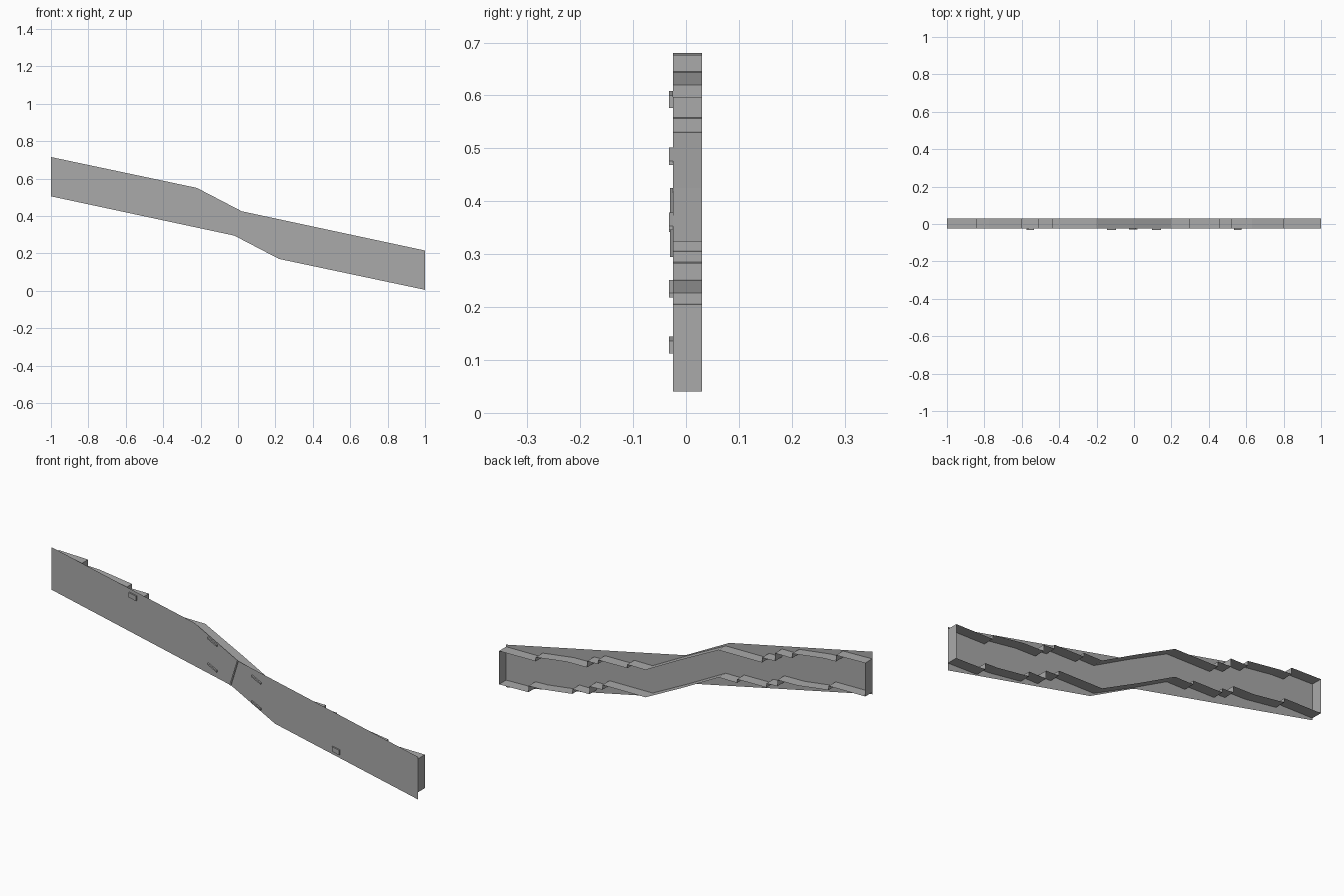
import bpy

if "Cube" in bpy.data.objects:
    bpy.data.objects.remove(bpy.data.objects["Cube"], do_unlink=True)

FRONT, BACK, MID_Z = -0.025, 0.03, 0.36

grey = bpy.data.materials.new("plain grey")
grey.use_nodes = True
colour = (0.4, 0.4, 0.4, 1)
grey.diffuse_color = colour
grey.node_tree.nodes["Principled BSDF"].inputs["Base Color"].default_value = colour


def make(name, verts, faces):
    mesh = bpy.data.meshes.new(name)
    mesh.from_pydata(verts, [], faces)
    mesh.materials.append(grey)
    obj = bpy.data.objects.new(name, mesh)
    bpy.context.collection.objects.link(obj)
    return obj


def turned(points):
    """Half turn about the middle of the model."""
    return [(-x, 2 * MID_Z - z) for x, z in points]


def sheet(name, outline, y):
    make(name, [(x, y, z) for x, z in outline], [list(range(len(outline)))])


def ribbon(name, path, closed=False):
    """Thin wall standing behind the face sheet along a path."""
    n = len(path)
    verts = [(x, FRONT, z) for x, z in path] + [(x, BACK, z) for x, z in path]
    count = n if closed else n - 1
    faces = [(i, (i + 1) % n, (i + 1) % n + n, i + n) for i in range(count)]
    make(name, verts, faces)


def slab(name, outline, y0, y1):
    n = len(outline)
    verts = [(x, y, z) for y in (y0, y1) for x, z in outline]
    faces = [list(range(n)), list(range(2 * n - 1, n - 1, -1))]
    faces += [(i, i + n, (i + 1) % n + n, (i + 1) % n) for i in range(n)]
    make(name, verts, faces)


# Two thin face sheets meeting at a slanted seam
seam = [(0.02, 0.425), (-0.02, 0.295)]
left_face = [(-1, 0.715), (-0.22, 0.55)] + seam + [(-1, 0.505)]
sheet("upper_face_sheet", left_face, FRONT)
sheet("lower_face_sheet", turned(left_face), FRONT)

# Stepped wall that follows the sheets, mirrored by a half turn
top_path = [
    (-1, 0.68), (-0.84, 0.676), (-0.84, 0.645), (-0.775, 0.643),
    (-0.6, 0.62), (-0.6, 0.597), (-0.507, 0.597), (-0.507, 0.558),
    (-0.436, 0.556), (-0.436, 0.532), (-0.2, 0.53), (0.01, 0.425),
    (0.2, 0.325), (0.3, 0.325), (0.3, 0.307), (0.46, 0.305),
    (0.46, 0.285), (0.52, 0.283), (0.52, 0.252), (0.63, 0.25),
    (0.8, 0.227), (0.8, 0.207), (1, 0.205),
]
ribbon("stepped_wall", top_path + turned(top_path), closed=True)

# Raised seam strip on the front
slab("seam_strip", [(0.014, 0.425), (0.02, 0.425), (-0.02, 0.295), (-0.026, 0.298)],
     FRONT - 0.005, FRONT)


# Small locating tabs along the front
def tab(name, x, z, w, h, slope):
    box = [(x - w, z + h - slope * -w), (x + w, z + h - slope * w),
           (x + w, z - h - slope * w), (x - w, z - h - slope * -w)]
    slab(name, box, FRONT - 0.007, FRONT)
    slab(name + "_opposite", turned(box), FRONT - 0.007, FRONT)


tab("outer_tab", -0.555, 0.592, 0.02, 0.012, 0.2)
tab("inner_upper_tab", -0.12, 0.485, 0.025, 0.004, 0.5)
tab("inner_lower_tab", 0.12, 0.362, 0.025, 0.004, 0.5)
